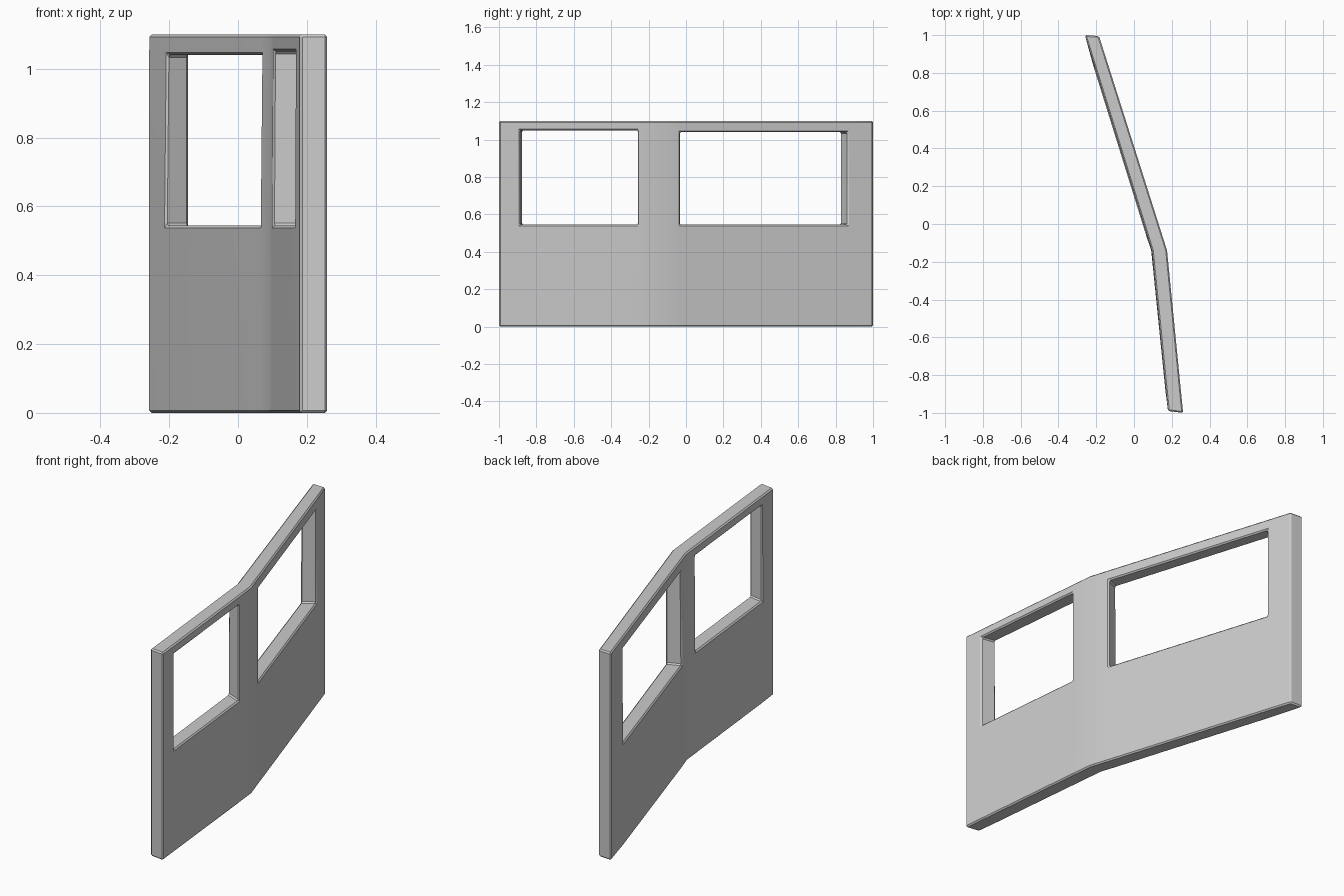
import bpy, bmesh

if "Cube" in bpy.data.objects:
    bpy.data.objects.remove(bpy.data.objects["Cube"])

# Plan of the bent wall: outer line and inner line as (x, y)
OUTER = [(0.26, -1.0), (0.175, -0.14), (-0.185, 0.995)]
INNER = [(0.18, -0.99), (0.095, -0.14), (-0.26, 1.0)]


def on_line(line, y):
    a, b = line[:2] if y < line[1][1] else line[1:]
    return a[0] + (b[0] - a[0]) * (y - a[1]) / (b[1] - a[1])


# Stations along the wall: outer y, inner y, window top, slight inner bulge at sill
STATIONS = [
    (-1.0, -0.99, 1.05, 0.0),
    (-0.89, -0.875, 1.05, 0.003),
    (-0.26, -0.225, 1.05, 0.004),
    (-0.14, -0.14, 1.045, 0.004),
    (-0.03, -0.06, 1.04, 0.006),
    (0.865, 0.825, 1.04, 0.006),
    (0.995, 1.0, 1.04, 0.0),
]
SILL, TOP = 0.545, 1.10
WINDOWS = {(1, 1), (4, 1)}   # open cells (column, row)

bm = bmesh.new()
grid = {}
for i, (yo, yi, head, bulge) in enumerate(STATIONS):
    for j, z in enumerate((0, SILL, head, TOP)):
        shift = bulge * (0.8, 1, 0.2, 0)[j]
        grid[i, j, 0] = bm.verts.new((on_line(OUTER, yo), yo, z))
        grid[i, j, 1] = bm.verts.new((on_line(INNER, yi) - shift, yi, z))

cols, rows = len(STATIONS) - 1, 3


def solid(c, r):
    return 0 <= c < cols and 0 <= r < rows and (c, r) not in WINDOWS


# Both skins, and rim faces wherever a solid cell meets an opening or an end
for c in range(cols):
    for r in range(rows):
        if not solid(c, r):
            continue
        corners = [(c, r), (c + 1, r), (c + 1, r + 1), (c, r + 1)]
        for side in (0, 1):
            bm.faces.new([grid[i, j, side] for i, j in corners])
        neighbours = [(c, r - 1), (c + 1, r), (c, r + 1), (c - 1, r)]
        for k, n in enumerate(neighbours):
            if not solid(*n):
                a, b = corners[k], corners[(k + 1) % 4]
                bm.faces.new([grid[a + (0,)], grid[b + (0,)],
                              grid[b + (1,)], grid[a + (1,)]])
bmesh.ops.recalc_face_normals(bm, faces=bm.faces)
mesh = bpy.data.meshes.new("window_wall")
bm.to_mesh(mesh)
bm.free()
wall = bpy.data.objects.new("window_wall", mesh)
bpy.context.collection.objects.link(wall)

# Small chamfer on every hard edge
bevel = wall.modifiers.new("edge_chamfer", 'BEVEL')
bevel.width = 0.007
bevel.segments = 1
bevel.limit_method = 'ANGLE'
bevel.angle_limit = 0.8

bpy.context.view_layer.objects.active = wall
wall.select_set(True)
bpy.ops.object.modifier_apply(modifier=bevel.name)
bpy.ops.object.shade_smooth_by_angle(angle=0.52)
